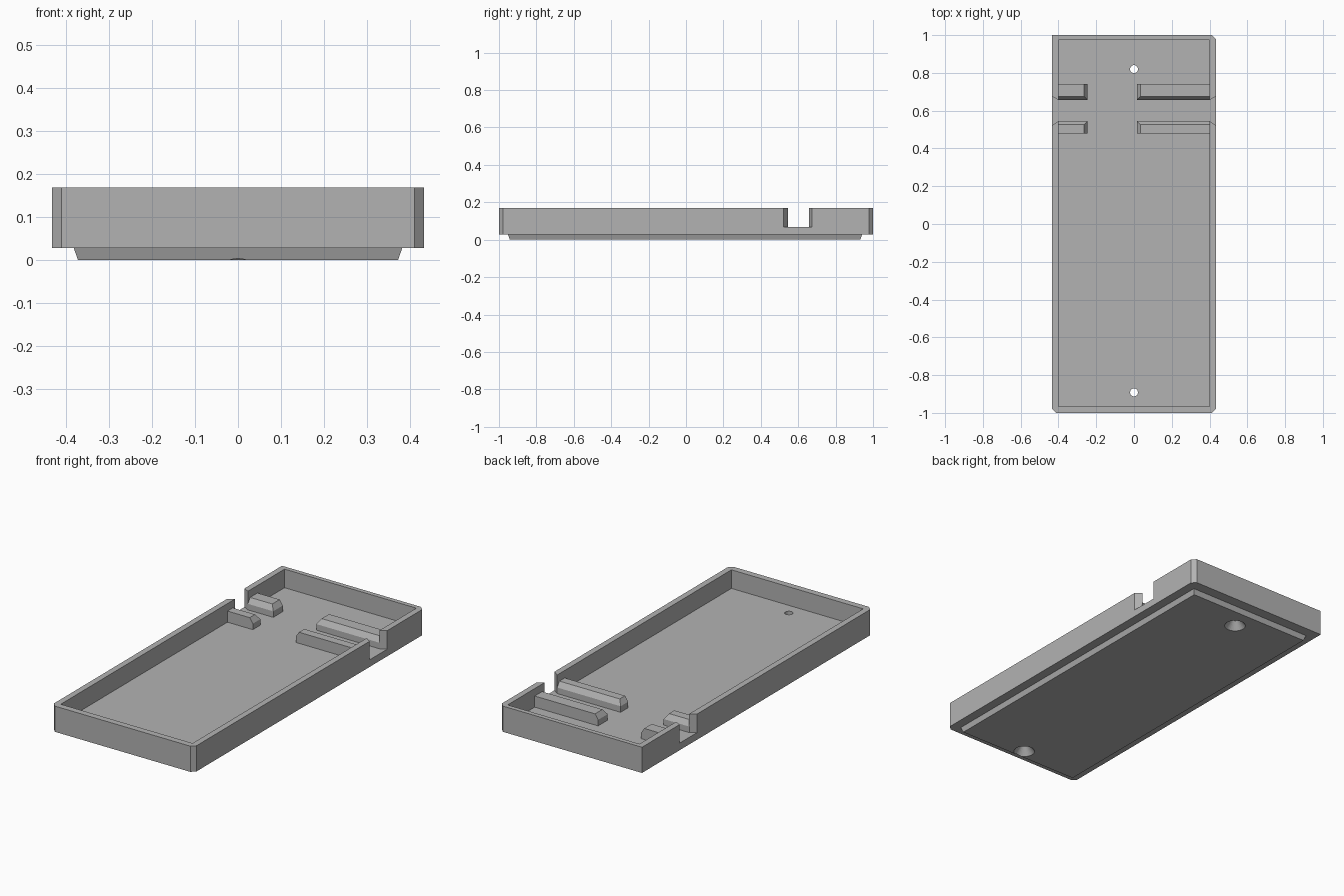
import bpy, bmesh, math

if "Cube" in bpy.data.objects:
    bpy.data.objects.remove(bpy.data.objects["Cube"])

grey = bpy.data.materials.new("plain grey")
grey.use_nodes = True
grey.diffuse_color = (0.45, 0.45, 0.45, 1)
grey.node_tree.nodes["Principled BSDF"].inputs["Base Color"].default_value = (0.45, 0.45, 0.45, 1)

FLOOR, RIM, STEP = 0.067, 0.169, 0.028


def loft(name, rings):
    """Solid skinned through (outline, z) rings, each counter-clockwise."""
    bm = bmesh.new()
    loops = [[bm.verts.new((x, y, z)) for x, y in pts] for pts, z in rings]
    bm.faces.new(loops[0][::-1])
    bm.faces.new(loops[-1])
    n = len(loops[0])
    for low, high in zip(loops, loops[1:]):
        for i in range(n):
            j = (i + 1) % n
            bm.faces.new((low[i], low[j], high[j], high[i]))
    bmesh.ops.recalc_face_normals(bm, faces=bm.faces)
    mesh = bpy.data.meshes.new(name)
    bm.to_mesh(mesh)
    bm.free()
    mesh.materials.append(grey)
    ob = bpy.data.objects.new(name, mesh)
    bpy.context.collection.objects.link(ob)
    return ob


def rect(x0, x1, y0, y1):
    return [(x0, y0), (x1, y0), (x1, y1), (x0, y1)]


def circle(x, y, r, n=32):
    return [(x + r * math.cos(math.tau * i / n), y + r * math.sin(math.tau * i / n)) for i in range(n)]


def combine(target, tool, operation):
    mod = target.modifiers.new(operation, "BOOLEAN")
    mod.operation, mod.solver, mod.object = operation, "EXACT", tool
    tool.hide_render = True
    bpy.context.view_layer.objects.active = target
    bpy.ops.object.modifier_apply(modifier=mod.name)
    bpy.data.objects.remove(tool)


# Tray body: three clipped corners, the back left one square
W, C = 0.433, 0.022
outline = [(-W, -1 + C), (-W + C, -1), (W - C, -1), (W, -1 + C), (W, 1 - C), (W - C, 1), (-W, 1)]
tray = loft("tray", [(outline, STEP), (outline, RIM)])

# Hollow inside
inside = rect(-0.4, 0.4, -0.965, 0.975)
combine(tray, loft("cavity_cutter", [(inside, FLOOR), (inside, 0.3)]), "DIFFERENCE")

# Cable notches through both side walls, flaring outwards
notch = [(-0.45, 0.51), (-0.4, 0.545), (0.4, 0.545), (0.45, 0.51),
         (0.45, 0.683), (0.4, 0.657), (-0.4, 0.657), (-0.45, 0.683)]
combine(tray, loft("notch_cutter", [(notch, FLOOR), (notch, 0.3)]), "DIFFERENCE")

# Raised foot underneath with sloping sides
foot = loft("foot", [(rect(-0.372, 0.372, -0.942, 0.932), 0),
                     (rect(-0.382, 0.382, -0.952, 0.942), STEP),
                     (rect(-0.382, 0.382, -0.952, 0.942), 0.045)])
combine(tray, foot, "UNION")

# Countersunk screw holes
for y in (0.82, -0.892):
    hole = loft("hole_cutter", [(circle(0, y, 0.058), -0.005), (circle(0, y, 0.021), 0.042),
                                (circle(0, y, 0.021), 0.2)])
    combine(tray, hole, "DIFFERENCE")

# Guide ridges on either side of the channel, bevelled on channel side and free end
B = 0.019
for side, x0, x1 in (("right", -0.402, -0.246), ("left", 0.015, 0.402)):
    for row, y0, y1 in (("front", 0.48, 0.545), ("back", 0.657, 0.74)):
        top = rect(x0 + B * (x0 > 0), x1 - B * (x0 < 0),
                   y0 + B * (row == "back"), y1 - B * (row == "front"))
        base = rect(x0, x1, y0, y1)
        loft(f"{row}_{side}_ridge", [(base, FLOOR - 0.005), (base, 0.1), (top, 0.128)])
